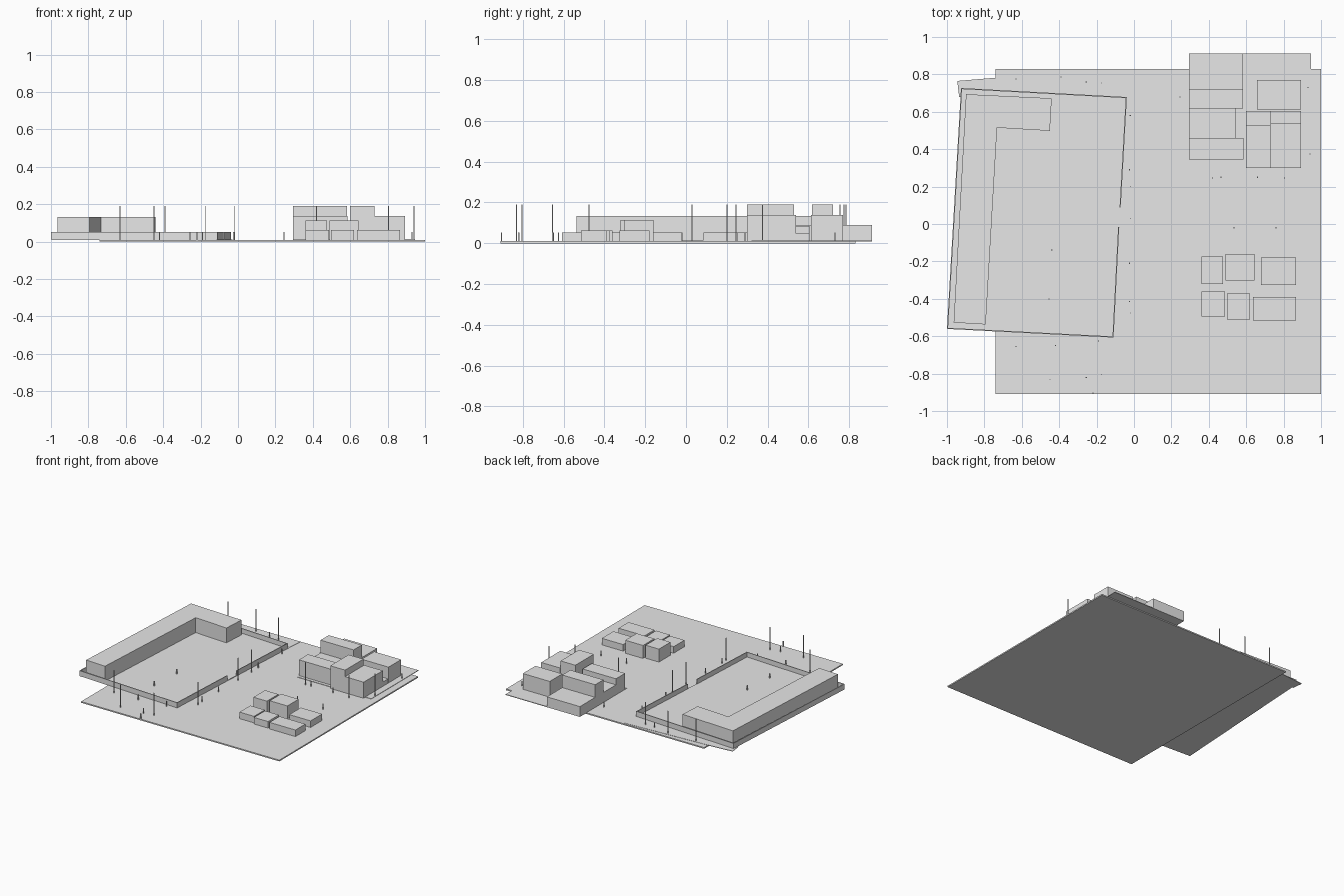
import bpy, bmesh
from mathutils import Vector

if "Cube" in bpy.data.objects:
    bpy.data.objects.remove(bpy.data.objects["Cube"])

grey = bpy.data.materials.new("light_grey")
grey.use_nodes = True
grey.diffuse_color = (0.8, 0.8, 0.8, 1)
grey.node_tree.nodes["Principled BSDF"].inputs["Base Color"].default_value = (0.8, 0.8, 0.8, 1)


def prism(name, outline, z0, z1):
    """Extrude a flat outline from z0 to z1."""
    bm = bmesh.new()
    face = bm.faces.new([bm.verts.new((x, y, z0)) for x, y in outline])
    new = bmesh.ops.extrude_face_region(bm, geom=[face])["geom"]
    bmesh.ops.translate(bm, vec=(0, 0, z1 - z0), verts=[v for v in new if isinstance(v, bmesh.types.BMVert)])
    bmesh.ops.recalc_face_normals(bm, faces=bm.faces)
    mesh = bpy.data.meshes.new(name)
    bm.to_mesh(mesh)
    bm.free()
    mesh.materials.append(grey)
    ob = bpy.data.objects.new(name, mesh)
    bpy.context.collection.objects.link(ob)
    return ob


def box(name, x0, x1, y0, y1, z1, z0=0.01):
    return prism(name, [(x0, y0), (x1, y0), (x1, y1), (x0, y1)], z0, z1)


def wall(name, a, b, z0, z1, width=0.006):
    """Thin straight wall between two points."""
    a, b = Vector(a), Vector(b)
    d = (b - a).normalized() * width / 2
    n = Vector((-d.y, d.x))
    return prism(name, [a - d - n, b + d - n, b + d + n, a - d + n], z0, z1)


def post(name, x, y, r, top):
    return box(name, x - r, x + r, y - r, y + r, top)


# Ground sheets
box("ground", -0.74, 1, -0.91, 0.83, 0.01, 0)
box("back_lot", 0.293, 0.945, 0.32, 0.912, 0.013, 0.008)
prism("north_pavement", [(-0.945, 0.765), (-0.935, 0.68), (-0.04, 0.68), (-0.03, 0.82), (-0.74, 0.782)], 0.008, 0.012)

# Walled yard with a gate gap on its inner side
yard = [(-0.997, -0.558), (-0.112, -0.604), (-0.041, 0.676), (-0.922, 0.724)]
prism("yard_floor", yard, 0.008, 0.015)
gate = [(-0.082, -0.02), (-0.074, 0.09)]
for i, (a, b) in enumerate([(yard[0], yard[1]), (yard[1], gate[0]), (gate[1], yard[2]),
                            (yard[2], yard[3]), (yard[3], yard[0])]):
    wall(f"yard_wall_{i}", a, b, 0.012, 0.053)

# L-shaped hall
prism("hall", [(-0.964, -0.527), (-0.793, -0.537), (-0.732, 0.515), (-0.45, 0.498),
               (-0.44, 0.672), (-0.898, 0.694)], 0.012, 0.133)

# Building cluster at the back
box("cluster_left_low", 0.293, 0.583, 0.72, 0.912, 0.09)
box("cluster_left_tall", 0.293, 0.583, 0.617, 0.72, 0.19)
box("cluster_left_court", 0.293, 0.545, 0.46, 0.617, 0.09)
box("cluster_left_front", 0.293, 0.585, 0.345, 0.46, 0.138)
box("cluster_right_tall", 0.6, 0.73, 0.3, 0.53, 0.19)
box("cluster_right_front", 0.73, 0.893, 0.3, 0.54, 0.138)
box("cluster_right_link_left", 0.6, 0.73, 0.53, 0.605, 0.085)
box("cluster_right_link_right", 0.73, 0.893, 0.54, 0.605, 0.048)
box("cluster_right_back", 0.657, 0.893, 0.612, 0.77, 0.138)

# Two rows of houses at the front
houses = [(0.36, 0.477, -0.32, -0.175, 0.113), (0.49, 0.645, -0.302, -0.16, 0.113),
          (0.678, 0.865, -0.325, -0.18, 0.062), (0.36, 0.487, -0.495, -0.36, 0.062),
          (0.497, 0.62, -0.51, -0.372, 0.062), (0.637, 0.865, -0.515, -0.39, 0.062)]
for i, h in enumerate(houses):
    box(f"house_{i}", *h)

# Tall lamp posts and short bollards
tall = [(-0.63, -0.655), (-0.45, -0.83), (-0.175, -0.805), (-0.02, -0.475), (-0.02, 0.03), (-0.02, 0.2),
        (0.42, 0.245), (0.805, 0.245), (0.94, 0.375), (-0.175, 0.755), (-0.63, 0.775), (-0.39, 0.785)]
short = [(-0.42, -0.65), (-0.19, -0.625), (-0.255, -0.82), (-0.22, -0.905), (-0.255, 0.76), (-0.02, 0.58),
         (-0.025, 0.29), (-0.025, -0.21), (-0.025, -0.415), (-0.44, -0.14), (-0.455, -0.4), (0.245, 0.68),
         (0.465, 0.25), (0.66, 0.25), (0.535, -0.02), (0.76, -0.02), (0.93, 0.73)]
for i, p in enumerate(tall):
    post(f"lamp_post_{i}", *p, 0.0025, 0.19)
for i, p in enumerate(short):
    post(f"bollard_{i}", *p, 0.003, 0.053)
